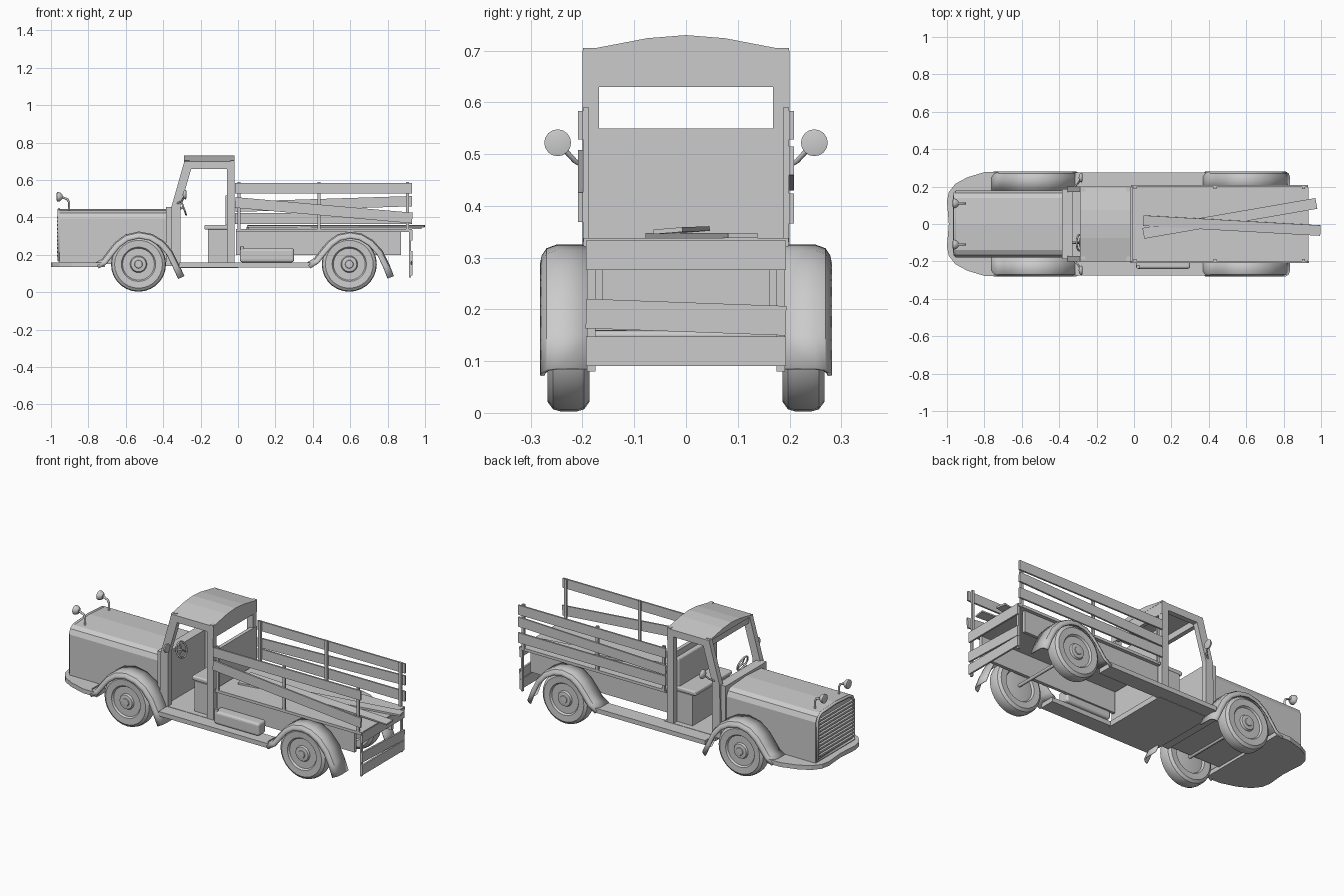
import bpy, bmesh, math
from mathutils import Vector, Matrix

if "Cube" in bpy.data.objects:
    bpy.data.objects.remove(bpy.data.objects["Cube"])


def finish(name, bm, smooth=None):
    bmesh.ops.recalc_face_normals(bm, faces=bm.faces)
    me = bpy.data.meshes.new(name)
    bm.to_mesh(me)
    bm.free()
    ob = bpy.data.objects.new(name, me)
    bpy.context.collection.objects.link(ob)
    if smooth:
        bpy.ops.object.select_all(action='DESELECT')
        bpy.context.view_layer.objects.active = ob
        ob.select_set(True)
        bpy.ops.object.shade_smooth_by_angle(angle=math.radians(smooth))
    return ob


def box(name, x, y, z, bevel=0):
    bm = bmesh.new()
    size = [b - a for a, b in (x, y, z)]
    mid = [(a + b) / 2 for a, b in (x, y, z)]
    bmesh.ops.create_cube(bm, size=1, matrix=Matrix.Translation(mid) @ Matrix.Diagonal((*size, 1)))
    if bevel:
        bmesh.ops.bevel(bm, geom=bm.edges[:], offset=bevel, segments=3, affect='EDGES', profile=0.5)
    return finish(name, bm)


def beam(name, p, q, thick, height, roll=0):
    # rectangular board between two points
    p, q = Vector(p), Vector(q)
    d = q - p
    m = (Matrix.Translation((p + q) / 2) @ d.to_track_quat('X', 'Z').to_matrix().to_4x4()
         @ Matrix.Rotation(roll, 4, 'X') @ Matrix.Diagonal((d.length, thick, height, 1)))
    bm = bmesh.new()
    bmesh.ops.create_cube(bm, size=1, matrix=m)
    return finish(name, bm)


def prism(name, pts, axis, a, b, smooth=None):
    place = {'x': lambda p, t: (t, p[0], p[1]),
             'y': lambda p, t: (p[0], t, p[1]),
             'z': lambda p, t: (p[0], p[1], t)}[axis]
    bm = bmesh.new()
    f = bm.faces.new([bm.verts.new(place(p, a)) for p in pts])
    r = bmesh.ops.extrude_face_region(bm, geom=[f])
    delta = Vector(place((0, 0), b - a))
    bmesh.ops.translate(bm, vec=delta, verts=[v for v in r['geom'] if isinstance(v, bmesh.types.BMVert)])
    return finish(name, bm, smooth)


def lathe(name, prof, centre, axis, segs=28):
    # profile of (radius, distance along axis) turned into a solid
    q = Vector(axis).to_track_quat('Z', 'Y').to_matrix().to_4x4()
    bm = bmesh.new()
    vs = [bm.verts.new((r, 0, h)) for r, h in prof]
    es = [bm.edges.new(e) for e in zip(vs, vs[1:])]
    bmesh.ops.spin(bm, geom=vs + es, cent=(0, 0, 0), axis=(0, 0, 1), angle=2 * math.pi, steps=segs)
    bmesh.ops.remove_doubles(bm, verts=bm.verts[:], dist=1e-5)
    bmesh.ops.transform(bm, matrix=Matrix.Translation(centre) @ q, verts=bm.verts[:])
    return finish(name, bm, 35)


def tube(name, pts, r, cyclic=False):
    cu = bpy.data.curves.new(name, 'CURVE')
    cu.dimensions = '3D'
    cu.bevel_depth, cu.bevel_resolution, cu.use_fill_caps = r, 2, True
    sp = cu.splines.new('POLY')
    sp.points.add(len(pts) - 1)
    for s, p in zip(sp.points, pts):
        s.co = (*p, 1)
    sp.use_cyclic_u = cyclic
    ob = bpy.data.objects.new(name, cu)
    bpy.context.collection.objects.link(ob)
    return ob


def fender(name, path, s):
    # arched sheet with a rounded outer lip, swept along an x-z path
    section = [(0.178, 0), (0.25, 0), (0.267, -0.006), (0.275, -0.018), (0.278, -0.032)]
    bm = bmesh.new()
    rows = []
    for i, (x, z) in enumerate(path):
        a, b = path[max(i - 1, 0)], path[min(i + 1, len(path) - 1)]
        n = Vector((-(b[1] - a[1]), b[0] - a[0])).normalized()
        rows.append([bm.verts.new((x + n.x * o, s * y, z + n.y * o)) for y, o in section])
    for r0, r1 in zip(rows, rows[1:]):
        for j in range(len(section) - 1):
            bm.faces.new((r0[j], r0[j + 1], r1[j + 1], r1[j]))
    ob = finish(name, bm, 35)
    mod = ob.modifiers.new('sheet', 'SOLIDIFY')
    mod.thickness, mod.offset = 0.008, 0


# hood, grille and front apron
half = [(0.178, 0.15), (0.178, 0.395), (0.165, 0.423), (0.14, 0.437)]
hood = half + [(0, 0.446)] + [(-y, z) for y, z in reversed(half)]
prism('hood', hood, 'x', -0.955, -0.38)
front = [(y * 0.93, 0.17 + (z - 0.15) * 0.92) for y, z in hood]
tube('grille_frame', [(-0.957, y, z) for y, z in front], 0.008, True)
for i in range(11):
    z = 0.19 + i * 0.0205
    box('grille_slat', (-0.968, -0.95), (-0.152, 0.152), (z, z + 0.01))
edge = [(-0.99, 0), (-1.0, 0.12), (-0.99, 0.17), (-0.955, 0.215), (-0.89, 0.25), (-0.8, 0.277), (-0.71, 0.278)]
prism('front_apron', edge + [(x, -y) for x, y in reversed(edge[1:])], 'z', 0.135, 0.16)

# cab
box('cowl', (-0.385, -0.33), (-0.188, 0.188), (0.14, 0.457))
box('cab_floor', (-0.33, 0.0), (-0.2, 0.2), (0.13, 0.16))
side = [(-0.36, 0.15), (-0.355, 0.46), (-0.287, 0.70), (-0.02, 0.70), (-0.02, 0.15), (-0.06, 0.15),
        (-0.06, 0.66), (-0.25, 0.66), (-0.308, 0.46), (-0.308, 0.15)]
for s in (-1, 1):
    prism('cab_side', side, 'y', s * 0.17, s * 0.2)
    box('rear_window_post', (-0.04, -0.02), sorted((s * 0.168, s * 0.199)), (0.54, 0.64))
box('rear_wall', (-0.04, -0.019), (-0.199, 0.199), (0.15, 0.55))
box('rear_wall_top', (-0.04, -0.019), (-0.199, 0.199), (0.63, 0.705))
box('windshield_header', (-0.285, -0.26), (-0.19, 0.19), (0.66, 0.705))
prism('roof', [(-0.2, 0.695), (0.2, 0.695), (0.2, 0.70), (0.075, 0.724), (0, 0.73), (-0.075, 0.724), (-0.2, 0.70)],
      'x', -0.29, -0.018)
box('seat_base', (-0.16, -0.04), (-0.168, 0.168), (0.16, 0.335))
box('seat_cushion', (-0.18, -0.04), (-0.168, 0.168), (0.335, 0.36), 0.008)
box('seat_back', (-0.068, -0.038), (-0.16, 0.16), (0.35, 0.52), 0.01)

# steering wheel
hub, tilt = Vector((-0.292, -0.1, 0.455)), math.radians(20)
up = Vector((-math.sin(tilt), 0, math.cos(tilt)))
rim = [hub + 0.043 * (up * math.cos(a) + Vector((0, 1, 0)) * math.sin(a))
       for a in (i * math.pi / 10 for i in range(20))]
tube('steering_wheel', rim, 0.005, True)
for i in (0, 7, 13):
    tube('steering_spoke', [hub, rim[i]], 0.004)
tube('steering_column', [hub, hub + Vector((-0.06, 0, -0.025))], 0.006)

# fenders, running boards, mirrors, headlights and wheels on both sides
front_arch = [(-0.76, 0.156), (-0.725, 0.175), (-0.695, 0.215), (-0.655, 0.265), (-0.6, 0.305), (-0.53, 0.321),
              (-0.46, 0.308), (-0.4, 0.272), (-0.355, 0.22), (-0.32, 0.15), (-0.29, 0.085)]
rear_arch = [(0.37, 0.155), (0.41, 0.18), (0.445, 0.225), (0.485, 0.272), (0.535, 0.307), (0.6, 0.32),
             (0.66, 0.31), (0.72, 0.275), (0.77, 0.22), (0.805, 0.15), (0.83, 0.085)]
tire = [(0, 0.195), (0.05, 0.195), (0.085, 0.2), (0.092, 0.188), (0.128, 0.186), (0.143, 0.197), (0.147, 0.21),
        (0.147, 0.243), (0.143, 0.257), (0.128, 0.268), (0.092, 0.266), (0.085, 0.256), (0.045, 0.256),
        (0.04, 0.266), (0.022, 0.268), (0.02, 0.272), (0, 0.273)]
lamp = [(0, -0.018), (0.012, -0.016), (0.022, -0.006), (0.026, 0.004), (0.026, 0.012), (0.021, 0.014), (0, 0.016)]
for s in (-1, 1):
    fender('front_fender', front_arch, s)
    fender('rear_fender', rear_arch, s)
    box('running_board', (-0.315, 0.385), sorted((s * 0.185, s * 0.276)), (0.132, 0.158))
    for x in (-0.532, 0.595):
        lathe('wheel', tire, (x, 0, 0.15), (0, s, 0))
    lathe('headlight', lamp, (-0.955, s * 0.11, 0.51), (-1, 0, 0), 16)
    tube('headlight_stalk', [(-0.903, s * 0.11, 0.43), (-0.903, s * 0.11, 0.48), (-0.912, s * 0.11, 0.497),
                             (-0.94, s * 0.11, 0.508)], 0.006)
    lathe('side_mirror', [(r, h * 0.6) for r, h in lamp], (-0.285, s * 0.248, 0.522), (1, 0, 0), 16)
    tube('mirror_stalk', [(-0.325, s * 0.195, 0.475), (-0.3, s * 0.215, 0.487), (-0.288, s * 0.236, 0.51)], 0.005)
for x in (-0.532, 0.595):
    tube('axle', [(x, -0.2, 0.15), (x, 0.2, 0.15)], 0.009)

# fuel tank on the driver's side
box('fuel_tank', (0.01, 0.3), (-0.24, -0.17), (0.16, 0.235), 0.014)
lathe('fuel_cap', [(0, 0.01), (0.01, 0.01), (0.01, -0.015), (0, -0.015)], (0.022, -0.228, 0.236), (0, 0, 1), 12)

# cargo bed with stake sides
box('bed_floor', (-0.01, 0.93), (-0.198, 0.198), (0.322, 0.338))
for s in (-1, 1):
    box('bed_skirt', (-0.01, 0.872), sorted((s * 0.16, s * 0.178)), (0.2, 0.325))
    for x in (0.005, 0.432, 0.905):
        box('stake', (x - 0.008, x + 0.008), sorted((s * 0.187, s * 0.199)), (0.33, 0.59))
    beam('top_board', (-0.015, s * 0.204, 0.556), (0.93, s * 0.204, 0.556), 0.01, 0.055)
beam('slanted_board_near', (-0.015, -0.204, 0.48), (0.932, -0.204, 0.397), 0.01, 0.057)
beam('slanted_board_far', (-0.015, 0.204, 0.457), (0.93, 0.204, 0.487), 0.01, 0.055)
beam('low_board_far', (-0.015, 0.204, 0.395), (0.93, 0.204, 0.395), 0.01, 0.058)

# lowered tailgate
for s in (-1, 1):
    box('tailgate_post', (0.914, 0.924), (s * 0.183 - 0.008, s * 0.183 + 0.008), (0.08, 0.338))
for name, z0, z1 in (('top', 0.305, 0.305), ('middle', 0.192, 0.178), ('bottom', 0.119, 0.119)):
    beam('tailgate_board_' + name, (0.928, -0.193, z0), (0.928, 0.193, z1), 0.01, 0.057)

# loose planks
beam('loose_plank_lower', (0.05, -0.05, 0.343), (0.975, 0.11, 0.343), 0.058, 0.01)
beam('loose_plank_upper', (0.05, 0.018, 0.354), (0.997, -0.035, 0.352), 0.056, 0.009, 0.08)
